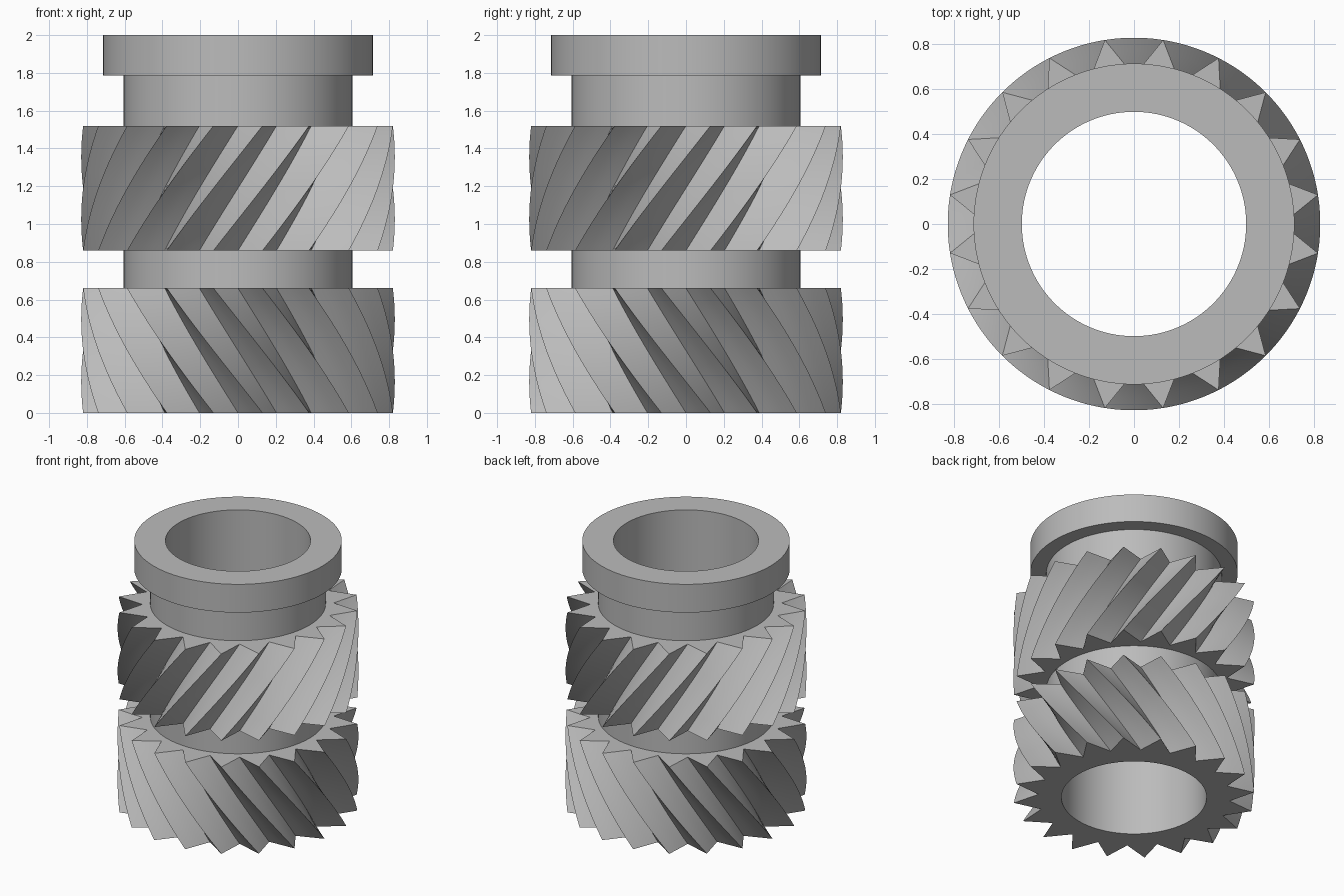
import bpy
import bmesh
from math import sin, cos, radians, tau
from mathutils import Vector

if "Cube" in bpy.data.objects:
    bpy.data.objects.remove(bpy.data.objects["Cube"])

TEETH = 20
PER_TOOTH = 6              # outline points on each tooth
SEGS = TEETH * PER_TOOTH
TIP, ROOT = 0.83, 0.66
BORE, NECK, COLLAR = 0.5, 0.605, 0.715
LAYERS = 24

steel = bpy.data.materials.new("steel grey")
steel.use_nodes = True
grey = (0.5, 0.5, 0.5, 1)
steel.diffuse_color = grey
steel.node_tree.nodes["Principled BSDF"].inputs["Base Color"].default_value = grey


def polar(radius, angle, z):
    return Vector((radius * cos(angle), radius * sin(angle), z))


def circle(radius, z, turn=0):
    return [polar(radius, tau * i / SEGS + turn, z) for i in range(SEGS)]


def star(z, turn):
    """Outline of pointed teeth with straight flanks."""
    pitch = tau / TEETH
    half = PER_TOOTH // 2
    points = []
    for tooth in range(TEETH):
        start = tooth * pitch + turn
        root_a = polar(ROOT, start, z)
        tip = polar(TIP, start + pitch / 2, z)
        root_b = polar(ROOT, start + pitch, z)
        points += [root_a.lerp(tip, k / half) for k in range(half)]
        points += [tip.lerp(root_b, k / half) for k in range(half)]
    return points


def loft(name, rings):
    """Join a closed loop of equal rings into a solid."""
    bm = bmesh.new()
    loops = [[bm.verts.new(p) for p in ring] for ring in rings]
    for a, b in zip(loops, loops[1:] + loops[:1]):
        for i in range(SEGS):
            j = (i + 1) % SEGS
            bm.faces.new((a[i], a[j], b[j], b[i]))
    bmesh.ops.recalc_face_normals(bm, faces=bm.faces)
    mesh = bpy.data.meshes.new(name)
    bm.to_mesh(mesh)
    bm.free()
    mesh.materials.append(steel)
    obj = bpy.data.objects.new(name, mesh)
    bpy.context.collection.objects.link(obj)
    bpy.ops.object.select_all(action="DESELECT")
    obj.select_set(True)
    bpy.context.view_layer.objects.active = obj
    bpy.ops.object.shade_smooth_by_angle(angle=radians(30))


def helical_gear(name, bottom, top, twist):
    steps = [(bottom + (top - bottom) * k / LAYERS, twist * k / LAYERS)
             for k in range(LAYERS + 1)]
    outside = [star(z, turn) for z, turn in steps]
    inside = [circle(NECK, z, turn) for z, turn in reversed(steps)]
    loft(name, outside + inside)


# Hollow sleeve with the collar at its top
profile = [(BORE, 0), (NECK, 0), (NECK, 1.785), (COLLAR, 1.785),
           (COLLAR, 2), (BORE, 2)]
loft("collared_sleeve", [circle(r, z) for r, z in profile])

# Two gears of opposite hand
helical_gear("lower_gear", 0, 0.66, radians(-36))
helical_gear("upper_gear", 0.86, 1.52, radians(36))
